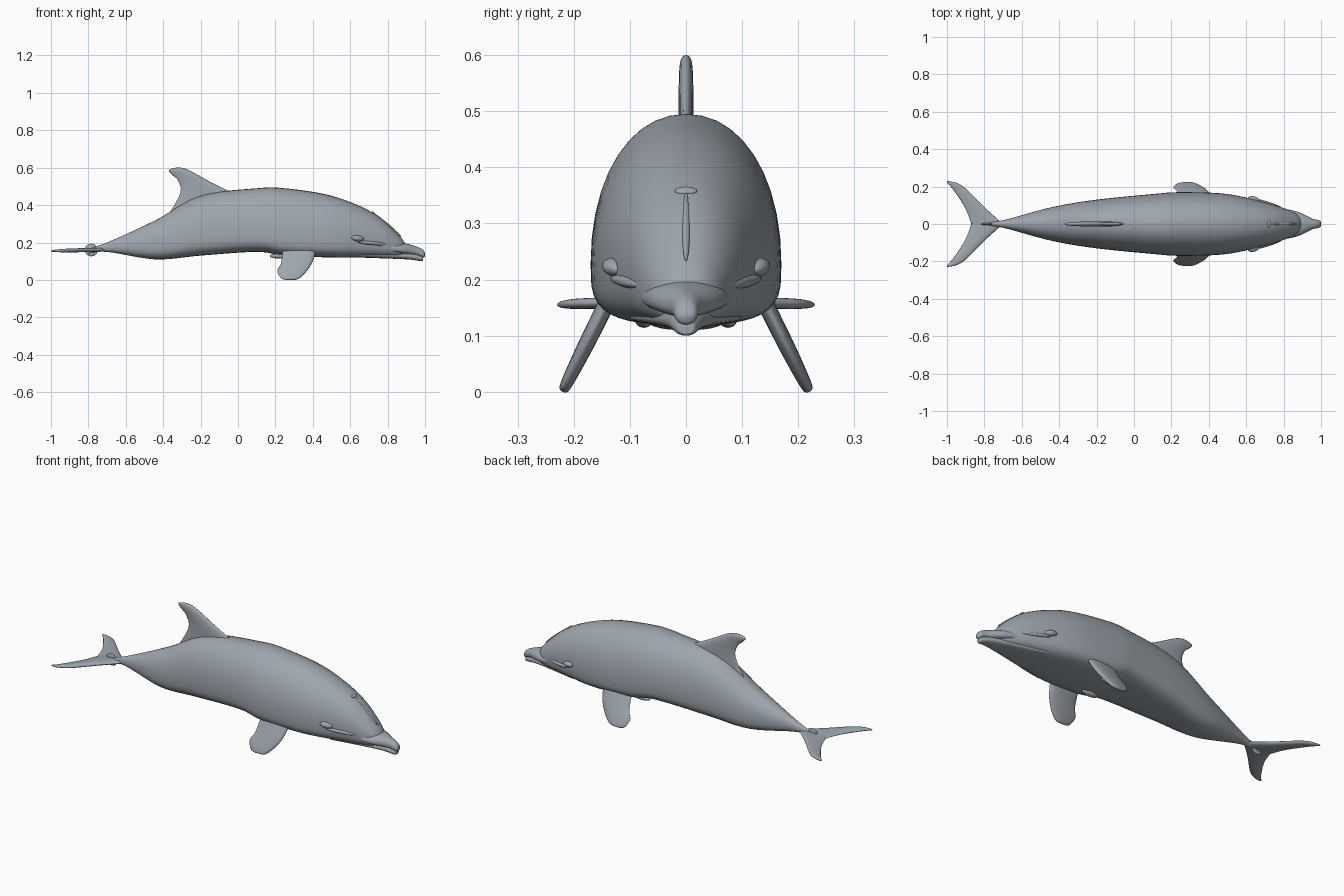
import bpy, bmesh, math
from mathutils import Vector

cube = bpy.data.objects.get("Cube")
if cube:
    bpy.data.objects.remove(cube)

skin = bpy.data.materials.new("slate_grey_skin")
skin.use_nodes = True
skin_color = (0.34, 0.38, 0.42, 1)
skin.diffuse_color = skin_color
skin.node_tree.nodes["Principled BSDF"].inputs["Base Color"].default_value = skin_color


def refine(rows, steps=6):
    """Smooth interpolation through rows of numbers."""
    result = []
    last = len(rows) - 1
    for i in range(last):
        before, start, end, after = (rows[max(0, min(last, i + k))] for k in (-1, 0, 1, 2))
        for step in range(steps):
            t = step / steps
            row = []
            for p, q, r, w in zip(before, start, end, after):
                slope, bend, twist = r - p, 2 * p - 5 * q + 4 * r - w, 3 * (q - r) + w - p
                row.append(q + t / 2 * (slope + t * (bend + t * twist)))
            result.append(row)
    return result + [list(rows[last])]


def finish(obj, degrees):
    """Give a part its skin and smooth shading."""
    obj.data.materials.append(skin)
    bpy.ops.object.select_all(action='DESELECT')
    obj.select_set(True)
    bpy.context.view_layer.objects.active = obj
    bpy.ops.object.shade_smooth_by_angle(angle=math.radians(degrees))


def loft(name, rings, degrees):
    """Skin closed rings of points and cap both ends."""
    bm = bmesh.new()
    loops = [[bm.verts.new(point) for point in ring] for ring in rings]
    count = len(loops[0])
    for near, far in zip(loops, loops[1:]):
        for i in range(count):
            j = (i + 1) % count
            bm.faces.new((near[i], near[j], far[j], far[i]))
    bm.faces.new(loops[0])
    bm.faces.new(loops[-1])
    bmesh.ops.recalc_face_normals(bm, faces=bm.faces)
    mesh = bpy.data.meshes.new(name)
    bm.to_mesh(mesh)
    bm.free()
    obj = bpy.data.objects.new(name, mesh)
    bpy.context.collection.objects.link(obj)
    finish(obj, degrees)


def signed_power(value, power):
    return math.copysign(abs(value) ** power, value)


def section(x, low, high, half, count=40):
    """Round-backed ring whose belly gets squarer and lower-slung as the body widens."""
    middle = low + (0.5 - 1.35 * half) * (high - low)
    belly_power = 2 / (2 + 9 * half)
    ring = []
    for i in range(count):
        angle = math.tau * i / count
        c, s = math.cos(angle), math.sin(angle)
        power = 0.95 if s > 0 else belly_power
        reach = high - middle if s > 0 else middle - low
        ring.append((x, half * signed_power(c, power), middle + reach * signed_power(s, power)))
    return ring


def body_part(name, stations):
    loft(name, [section(*row) for row in refine(stations)], 50)


def fin(name, lead_edge, trail_edge, place, normal, thickness, count=20):
    """Foil between two edge curves, thinning from root to tip."""
    normal = Vector(normal).normalized()
    leads, trails = refine(lead_edge), refine(trail_edge)
    rings = []
    for k, (lead, trail) in enumerate(zip(leads, trails)):
        span = k / (len(leads) - 1)
        depth = thickness * math.sqrt(1.02 - span * span)
        start, end = Vector(place(*lead)), Vector(place(*trail))
        ring = []
        for i in range(count):
            angle = math.tau * i / count
            chord = (1 - math.cos(angle)) / 2
            bulge = depth * math.sin(angle) * (1.15 - chord / 2)
            ring.append(start.lerp(end, chord) + normal * bulge)
        rings.append(ring)
    loft(name, rings, 80)


def blob(name, location, size, rotation=(0, 0, 0)):
    """Soft swelling on the skin."""
    bpy.ops.mesh.primitive_uv_sphere_add(segments=20, ring_count=12, location=location, rotation=rotation)
    obj = bpy.context.object
    obj.name = name
    obj.scale = size
    finish(obj, 50)


# Trunk from tail stock to forehead: x, belly height, back height, half width
body_part("body", [
    (-.8, .14, .17, .01),
    (-.7, .15, .2, .02),
    (-.44, .11, .32, .09),
    (-.2, .13, .45, .13),
    (.1, .15, .49, .16),
    (.25, .13, .49, .17),
    (.5, .12, .45, .16),
    (.72, .12, .36, .11),
    (.86, .12, .24, .06),
    (.9, .13, .18, .02)])

# Beak: the upper half overhangs the lower jaw
body_part("upper_beak", [
    (.68, .16, .2, .1),
    (.86, .14, .2, .07),
    (.95, .13, .18, .03),
    (.99, .12, .16, .02),
    (1, .13, .14, .01)])
body_part("lower_jaw", [
    (.64, .12, .16, .1),
    (.9, .11, .15, .04),
    (.98, .1, .13, .02),
    (.99, .11, .12, .01)])

# Swept-back dorsal fin
fin("dorsal_fin",
    [(0, .45), (-.14, .52), (-.27, .59), (-.33, .6), (-.37, .59)],
    [(-.39, .32), (-.31, .46), (-.32, .53), (-.35, .56), (-.37, .58)],
    lambda x, z: (x, 0, z), (0, 1, 0), .015)

for side, word in ((1, "left"), (-1, "right")):
    # Tail flukes
    fin(word + "_fluke",
        [(-.7, 0), (-.8, .09), (-.9, .19), (-.95, .22), (-1, .23)],
        [(-.87, 0), (-.9, .08), (-.95, .16), (-.98, .2), (-1, .22)],
        lambda x, y: (x, side * y, .18 + x / 40), (0, 0, 1), .012)

    # Paddle-shaped flippers angled down and outward
    fin(word + "_flipper",
        [(.42, .17), (.4, .1), (.37, .05), (.33, .01), (.3, 0)],
        [(.24, .17), (.23, .09), (.21, .05), (.23, .01), (.26, 0)],
        lambda x, z: (x, side * (.22 - z / 2), z), (0, 2 * side, 1), .016)

    # Eye bulges, cheek ridges and belly folds
    blob(word + "_eye", (.64, side * .128, .222), (.035, .02, .016), (0, .15, -side * .3))
    blob(word + "_cheek_ridge", (.72, side * .106, .196), (.085, .012, .01), (0, .08, -side * .32))
    blob(word + "_belly_fold", (.22, side * .075, .128), (.05, .016, .014))

# Blowhole lip, forehead ridge and keels under the tail
blob("blowhole_lip", (.722, 0, .358), (.01, .02, .006), (0, .6, 0))
blob("forehead_ridge", (.8, 0, .294), (.095, .007, .007), (0, .7, 0))
blob("tail_keel", (-.785, 0, .16), (.035, .006, .034))
blob("belly_keel", (-.44, 0, .122), (.04, .012, .012))
